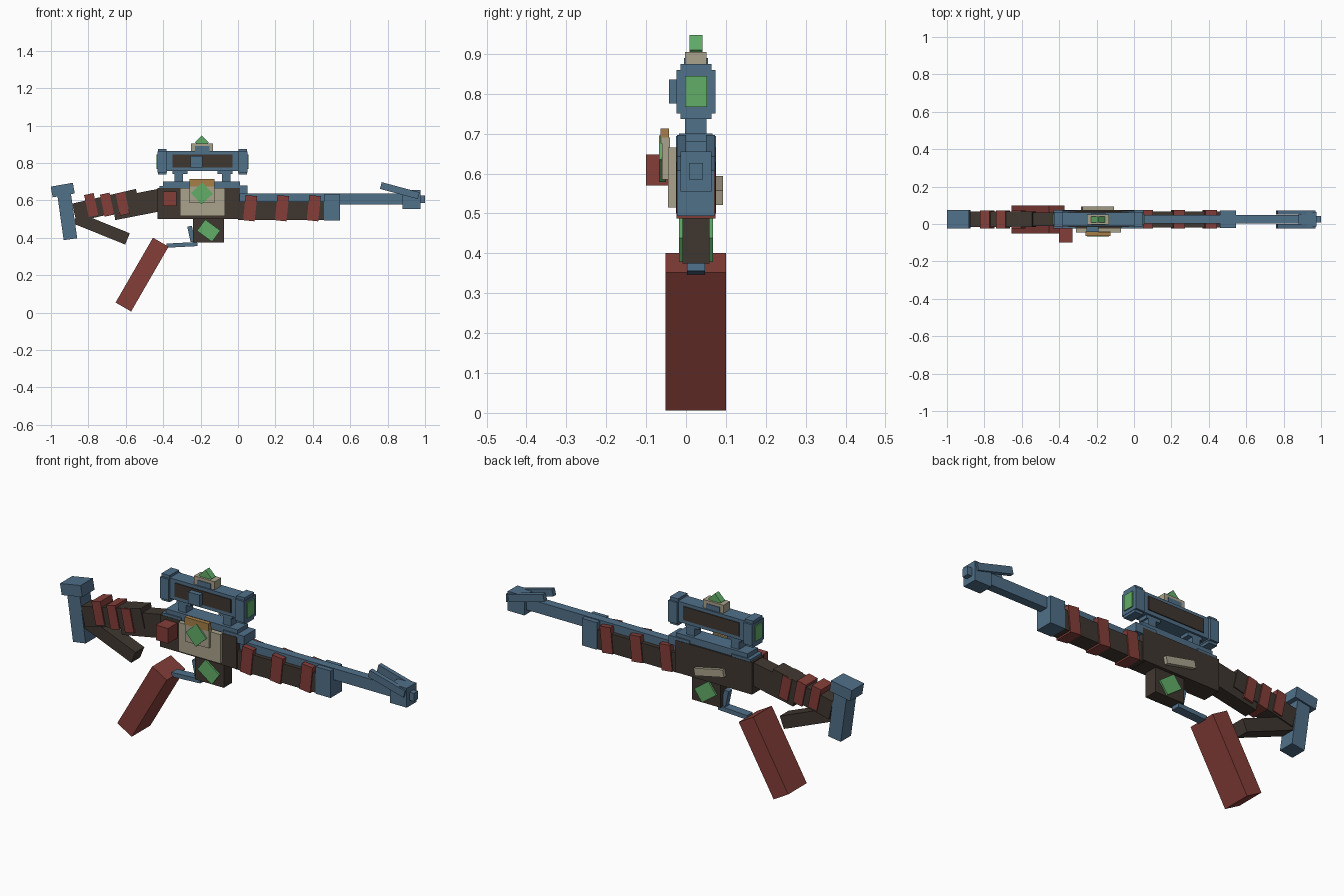
import bpy
import bmesh
import math
from mathutils import Matrix, Vector

cube = bpy.data.objects.get("Cube")
if cube:
    bpy.data.objects.remove(cube, do_unlink=True)


def make_material(name, red, green, blue):
    material = bpy.data.materials.new(name)
    material.use_nodes = True
    colour = (red, green, blue, 1)
    material.diffuse_color = colour
    material.node_tree.nodes["Principled BSDF"].inputs["Base Color"].default_value = colour
    return material


steel = make_material("steel blue", .08, .16, .25)
wood = make_material("dark brown", .05, .038, .03)
cloth = make_material("dull red", .23, .048, .04)
crystal = make_material("crystal green", .12, .42, .14)
bone = make_material("bone beige", .40, .365, .265)
brass = make_material("brass tan", .39, .216, .065)

MID = .025  # centre plane of the body across y


def tilted(name, material, centre, length, height, angle=0, half=.045, y=None):
    """Box turned by angle degrees in the side plane (counter-clockwise from the front)."""
    low, high = y if y else (MID - half, MID + half)
    mesh = bpy.data.meshes.new(name)
    bm = bmesh.new()
    bmesh.ops.create_cube(bm, size=1)
    bmesh.ops.scale(bm, vec=Vector((length, high - low, height)), verts=bm.verts)
    bm.to_mesh(mesh)
    bm.free()
    mesh.materials.append(material)
    obj = bpy.data.objects.new(name, mesh)
    bpy.context.collection.objects.link(obj)
    obj.location = (centre[0], (low + high) / 2, centre[1])
    obj.rotation_euler = Matrix.Rotation(-math.radians(angle), 3, "Y").to_euler()
    return obj


def block(name, material, x, z, half=.045, y=None):
    """Upright box given by its extents."""
    centre = ((x[0] + x[1]) / 2, (z[0] + z[1]) / 2)
    return tilted(name, material, centre, x[1] - x[0], z[1] - z[0], half=half, y=y)


# Receiver and top rail
block("receiver", wood, x=(-.43, .01), z=(.50, .665), half=.05)
block("top_rail", steel, x=(-.40, .01), z=(.66, .70), half=.042)
block("rail_front_step", steel, x=(-.07, .05), z=(.635, .68), half=.048)
block("rail_rear_step", steel, x=(-.42, -.31), z=(.655, .678), half=.048)

# Side plate with gem, and the slanted plate on the far side
block("side_plate", bone, x=(-.31, -.07), z=(.515, .665), y=(-.045, -.02))
block("side_plate_raised", bone, x=(-.26, -.125), z=(.585, .69), y=(-.06, -.04))
block("side_plate_trim", brass, x=(-.26, -.125), z=(.675, .713), y=(-.064, -.042))
tilted("side_gem", crystal, (-.193, .637), .083, .083, angle=43, y=(-.068, -.05))
tilted("far_side_plate", bone, (-.195, .557), .17, .038, angle=-12, y=(.07, .093))
block("side_knob", cloth, x=(-.40, -.33), z=(.57, .648), y=(-.10, -.02))

# Power cell under the receiver
block("power_cell", wood, x=(-.24, -.075), z=(.375, .51), half=.034)
tilted("power_cell_gem", crystal, (-.157, .438), .10, .075, angle=-36, half=.043)

# Trigger, guard and grip
tilted("trigger", steel, (-.25, .42), .025, .085, angle=12, half=.015)
tilted("trigger_guard", steel, (-.30, .362), .165, .022, angle=3, half=.023)
tilted("grip", cloth, (-.513, .203), .40, .096, angle=60, y=(-.052, .10))

# Stock
tilted("stock_neck", wood, (-.53, .58), .28, .12, angle=11, half=.037)
tilted("stock_body", wood, (-.705, .573), .35, .10, angle=13, half=.042)
tilted("stock_strut", wood, (-.73, .45), .30, .065, angle=-22, half=.036)
for number, centre in enumerate([(-.785, .575), (-.70, .577), (-.617, .582)]):
    tilted(f"stock_wrap_{number}", cloth, centre, .052, .12, angle=12, half=.048)
tilted("butt_post", steel, (-.914, .521), .073, .26, angle=8, half=.042)
tilted("butt_cap", steel, (-.937, .655), .12, .058, angle=10, half=.05)

# Handguard with wraps
block("handguard", wood, x=(.0, .47), z=(.495, .595), half=.043)
for number, x in enumerate([.065, .235, .405]):
    tilted(f"handguard_wrap_{number}", cloth, (x, .558), .062, .135, angle=-6, half=.049)
block("handguard_cap", steel, x=(.46, .545), z=(.493, .633), half=.047)

# Barrel, muzzle and twin front prongs
block("barrel", steel, x=(.0, .92), z=(.578, .637), half=.022)
block("muzzle_block", steel, x=(.88, .975), z=(.555, .655), half=.039)
block("muzzle_tip", steel, x=(.97, 1.0), z=(.585, .627), half=.017)
for side, sign in (("left", 1), ("right", -1)):
    inner, outer = MID + sign * .025, MID + sign * .048
    tilted(f"front_prong_{side}", steel, (.865, .652), .21, .037, angle=-15,
           y=(min(inner, outer), max(inner, outer)))

# Scope, built symmetrically about its own middle
SCOPE = -.19
block("scope_body", steel, x=(SCOPE - .20, SCOPE + .20), z=(.757, .863), half=.037)
block("scope_side_panel", wood, x=(SCOPE - .16, SCOPE + .16), z=(.776, .846), half=.042)
block("scope_side_knob", steel, x=(-.255, -.19), z=(.776, .836), y=(-.043, .0))
for end, sign in (("front", 1), ("rear", -1)):
    def span(near, far):
        return tuple(sorted((SCOPE + sign * near, SCOPE + sign * far)))
    block(f"scope_cap_{end}", steel, x=span(.19, .24), z=(.75, .86), half=.049)
    block(f"scope_cap_band_{end}", steel, x=span(.192, .238), z=(.737, .875), half=.039)
    block(f"scope_lens_{end}", crystal, x=span(.23, .246), z=(.767, .845), half=.028)
    block(f"scope_post_{end}", steel, x=span(.105, .15), z=(.69, .77), half=.027)
    block(f"scope_post_head_{end}", steel, x=span(.08, .16), z=(.74, .77), half=.027)

# Turret on the scope with a gem
block("turret", bone, x=(-.25, -.133), z=(.86, .905), half=.027)
block("turret_inlay", steel, x=(-.23, -.153), z=(.862, .89), half=.03)
tilted("turret_gem", crystal, (-.193, .91), .052, .052, angle=45, half=.016)
